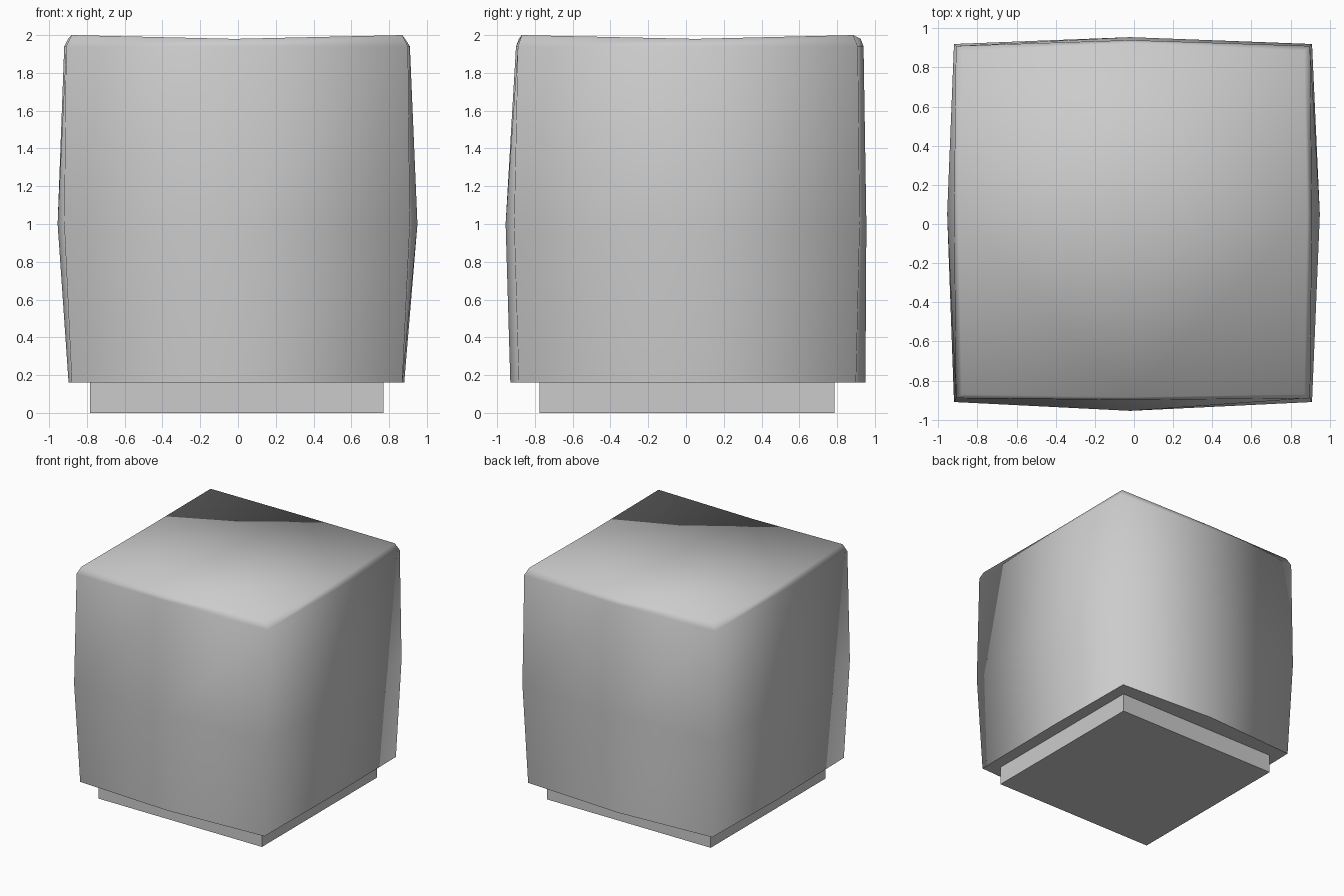
import bpy, bmesh

if "Cube" in bpy.data.objects:
    bpy.data.objects.remove(bpy.data.objects["Cube"])


def finish(bm, name):
    bmesh.ops.recalc_face_normals(bm, faces=bm.faces)
    mesh = bpy.data.meshes.new(name)
    bm.to_mesh(mesh)
    bm.free()
    obj = bpy.data.objects.new(name, mesh)
    bpy.context.collection.objects.link(obj)
    return obj


# Square plinth underneath
bm = bmesh.new()
bmesh.ops.create_cube(bm, size=1)
for v in bm.verts:
    v.co.x = v.co.x * 1.555 - 0.007
    v.co.y = v.co.y * 1.56 + 0.005
    v.co.z = (v.co.z + 0.5) * 0.17
finish(bm, "plinth")

# Cushion-shaped block: rings of four corners and four bulged side midpoints
# corner z, midpoint z, corner (left, right, front, back), midpoint (same order)
levels = [
    (0.16, 0.16, (-0.88, 0.87, -0.885, 0.90), (-0.897, 0.88, -0.93, 0.95)),
    (1.00, 1.00, (-0.92, 0.91, -0.91, 0.92), (-0.955, 0.95, -0.955, 0.955)),
    (1.94, 1.94, (-0.91, 0.90, -0.89, 0.91), (-0.92, 0.91, -0.90, 0.94)),
    (2.00, 1.98, (-0.88, 0.87, -0.87, 0.885), (-0.90, 0.885, -0.885, 0.925)),
]
bm = bmesh.new()
rings = []
for zc, zm, (l, r, f, b), (ml, mr, mf, mb) in levels:
    pts = [(l, f, zc), (-0.02, mf, zm), (r, f, zc), (mr, 0.05, zm),
           (r, b, zc), (-0.02, mb, zm), (l, b, zc), (ml, 0.05, zm)]
    rings.append([bm.verts.new(p) for p in pts])
for low, high in zip(rings, rings[1:]):
    for i in range(8):
        j = (i + 1) % 8
        bm.faces.new((low[i], low[j], high[j], high[i]))

# Slightly dished top and flat underside
top = rings[-1]
centre = bm.verts.new((-0.02, 0.05, 1.965))
for i in range(0, 8, 2):
    bm.faces.new((top[i - 1], top[i], top[i + 1], centre))
bm.faces.new(rings[0])
block = finish(bm, "cushion_block")

# Smooth walls and top, crisp underside edge
for p in block.data.polygons:
    p.use_smooth = len(p.vertices) == 4
